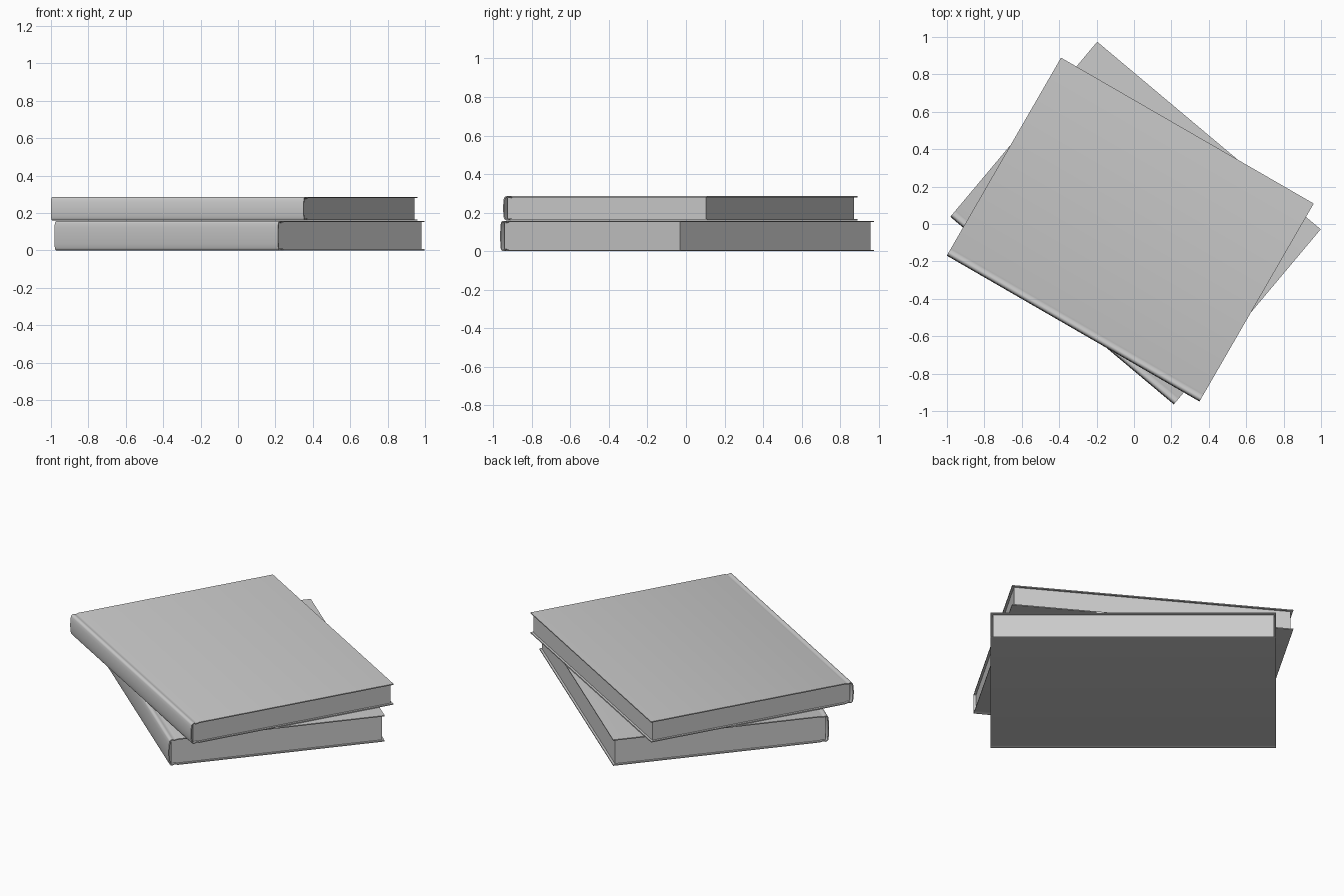
import bpy, bmesh, math

if "Cube" in bpy.data.objects:
    bpy.data.objects.remove(bpy.data.objects["Cube"])

LENGTH, DEPTH = 1.56, 1.222      # along spine, spine to fore edge
T = 0.006                        # cover board thickness
INSET = 0.013                    # page block inset from cover edges


def material(name, value):
    m = bpy.data.materials.new(name)
    m.diffuse_color = (value, value, value, 1)
    m.use_nodes = True
    m.node_tree.nodes["Principled BSDF"].inputs["Base Color"].default_value = m.diffuse_color
    return m


cover_mat = material("grey", 0.6)


def extrude(name, profile, length, loc, angle, mat):
    """Extrude a closed (y, z) profile along x, centred on the origin."""
    bm = bmesh.new()
    face = bm.faces.new([bm.verts.new((-length / 2, y, z)) for y, z in profile])
    out = bmesh.ops.extrude_face_region(bm, geom=[face])
    moved = [v for v in out["geom"] if isinstance(v, bmesh.types.BMVert)]
    bmesh.ops.translate(bm, verts=moved, vec=(length, 0, 0))
    bmesh.ops.recalc_face_normals(bm, faces=bm.faces)
    me = bpy.data.meshes.new(name)
    bm.to_mesh(me)
    bm.free()
    me.materials.append(mat)
    ob = bpy.data.objects.new(name, me)
    bpy.context.collection.objects.link(ob)
    ob.location = loc
    ob.rotation_euler.z = math.radians(angle)
    bpy.ops.object.select_all(action="DESELECT")
    ob.select_set(True)
    bpy.context.view_layer.objects.active = ob
    bpy.ops.object.shade_smooth_by_angle(angle=math.radians(35))
    return ob


def half_outline(h, off):
    """Upper half of the cover from fore edge to spine middle, offset inward."""
    half, y0 = h / 2 - off, -DEPTH / 2
    pts = [(DEPTH / 2, half), (y0 + 0.050, half)]
    # shallow hinge groove
    pts += [(y0 + 0.042, half - 0.003), (y0 + 0.034, half - 0.004),
            (y0 + 0.026, half - 0.002), (y0 + 0.020, half)]
    # rounded shoulder, then a gently bulging spine
    r = 0.016 - off
    for i in range(1, 6):
        a = math.radians(90 + 15 * i)
        pts.append((y0 + 0.020 + r * math.cos(a), half - 0.016 + off + r * math.sin(a)))
    for t in (0.7, 0.4, 0.0):
        pts.append((y0 + off + 0.004 * t * t, t * (half - 0.016)))
    return pts


def book(name, loc, height, angle):
    def full(off):
        up = half_outline(height, off)
        return up + [(y, -z) for y, z in reversed(up[:-1])]
    # wrap-around cover
    extrude(name + "_cover", full(0) + full(T)[::-1], LENGTH, loc, angle, cover_mat)
    # page block
    y0, y1, z = -DEPTH / 2 + 0.018, DEPTH / 2 - INSET, height / 2 - T + 0.0005
    extrude(name + "_pages", [(y0, -z), (y1, -z), (y1, z), (y0, z)],
            LENGTH - 2 * INSET, loc, angle, cover_mat)


book("lower_book", (0.008, 0.005, 0.0785), 0.157, -40)
book("upper_book", (-0.02, -0.03, 0.2225), 0.125, -30)
